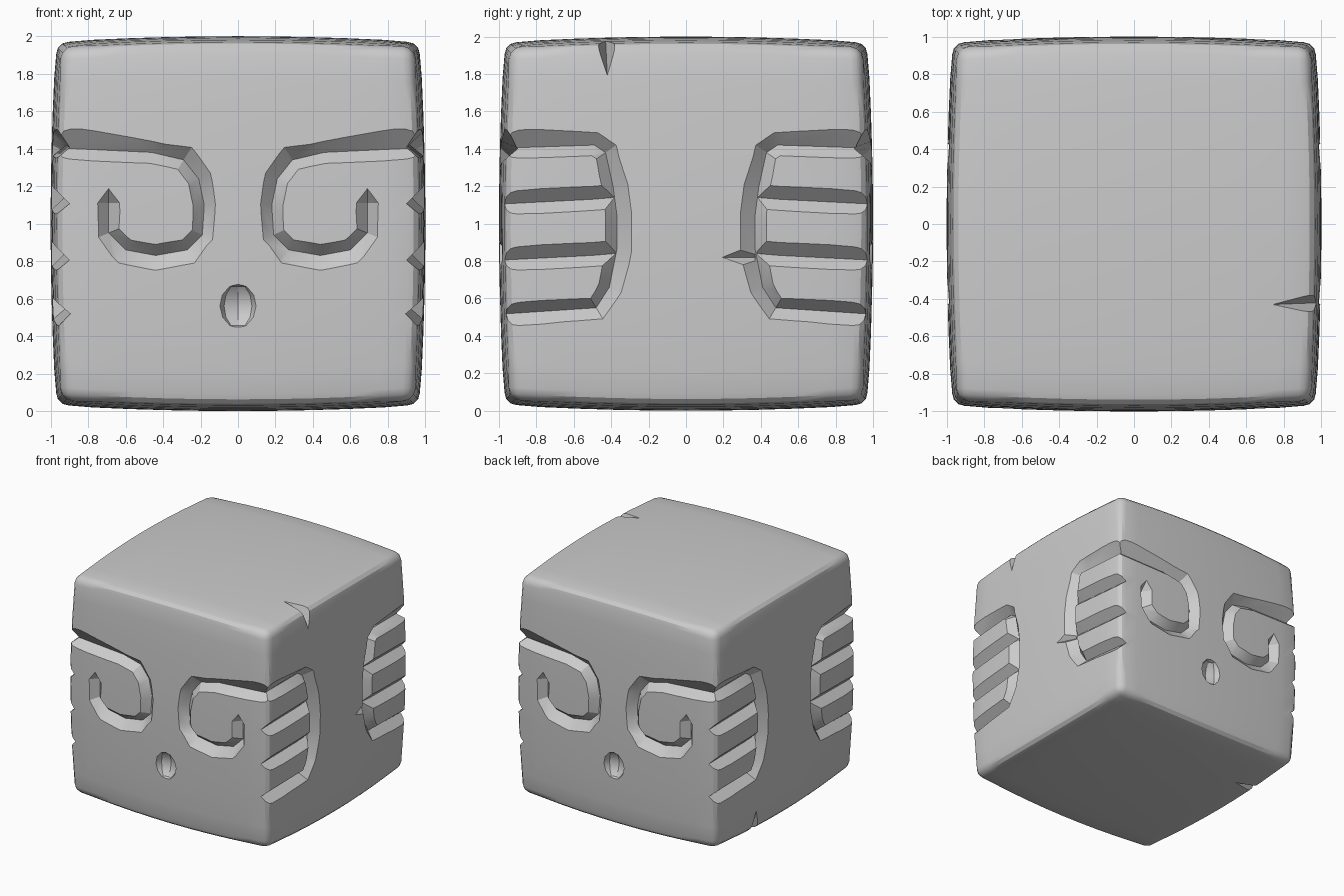
import bpy, bmesh
from math import pi
from mathutils import Matrix, Vector

if "Cube" in bpy.data.objects:
    bpy.data.objects.remove(bpy.data.objects["Cube"])

BULGE = 0.03       # how much each face swells towards its middle
DEPTH = 0.07       # groove depth
LIFT = 0.04        # how far cutters rise above the surface
INNER = 0.06       # width of the inner groove wall

stone = bpy.data.materials.new("grey_stone")
stone.use_nodes = True
GREY = (0.6, 0.6, 0.6, 1)
stone.diffuse_color = GREY
stone.node_tree.nodes["Principled BSDF"].inputs["Base Color"].default_value = GREY


def make_object(name, bm):
    bmesh.ops.recalc_face_normals(bm, faces=bm.faces)
    mesh = bpy.data.meshes.new(name)
    bm.to_mesh(mesh)
    bm.free()
    obj = bpy.data.objects.new(name, mesh)
    bpy.context.collection.objects.link(obj)
    mesh.materials.append(stone)
    return obj


def on_face(u, v, height, turn):
    """Point above the swollen front face, turned about the vertical axis."""
    y = -(1 - BULGE * (u * u + (v - 1) ** 2) + height)
    return Matrix.Rotation(turn, 3, 'Z') @ Vector((u, y, v))


def sweep_groove(bm, path, turn, side, pointed=False):
    """V-shaped cutter along (u, v, outer width) points; outer wall on the right."""
    pts = [Vector(p[:2]) for p in path]
    grow = (DEPTH + LIFT) / DEPTH
    rings = []
    for i, p in enumerate(pts):
        before = (p - pts[i - 1]).normalized() if i else None
        after = (pts[i + 1] - p).normalized() if i + 1 < len(pts) else None
        d = ((before or after) + (after or before)).normalized()
        right = Vector((d.y, -d.x))
        tip = pointed and after is None
        size = 0.25 if tip else 1
        a = p + right * path[i][2] * grow * size
        b = p - right * INNER * grow * size
        section = [(a, LIFT), (p, 0.01 if tip else -DEPTH), (b, LIFT)]
        rings.append([bm.verts.new(on_face(side * q.x, q.y, h, turn)) for q, h in section])
    for r, s in zip(rings, rings[1:]):
        for k in range(3):
            n = (k + 1) % 3
            bm.faces.new((r[k], r[n], s[n], s[k]))
    bm.faces.new(rings[0])
    bm.faces.new(rings[-1])


def wedge(bm, corners):
    v = [bm.verts.new(c) for c in corners]
    for skip in range(4):
        bm.faces.new([v[k] for k in range(4) if k != skip])


# Body: swollen cube with rounded edges
bm = bmesh.new()
bmesh.ops.create_cube(bm, size=2)
bmesh.ops.subdivide_edges(bm, edges=bm.edges[:], cuts=9, use_grid_fill=True)
rim = [e for e in bm.edges if e.calc_face_angle() > 1]
for v in bm.verts:
    x, y, z = v.co
    v.co = (x * (1 - BULGE * (y * y + z * z)),
            y * (1 - BULGE * (x * x + z * z)),
            z * (1 - BULGE * (x * x + y * y)) + 1)
bmesh.ops.bevel(bm, geom=rim, offset=0.065, segments=3, profile=0.5, affect='EDGES')
body = make_object("carved_block", bm)

# Spiral eyes on front and back
spiral = [(1.08, 1.41, .11), (.46, 1.38, .06), (.29, 1.34, .08), (.21, 1.24, .07),
          (.18, 1.10, .06), (.19, .94, .06), (.27, .86, .08), (.44, .83, .08),
          (.60, .86, .08), (.69, .95, .06), (.69, 1.11, .06), (.69, 1.2, .06)]
eyes = bmesh.new()
for turn in (0, pi):
    for side in (1, -1):
        sweep_groove(eyes, spiral, turn, side, pointed=True)

# Curved hand outlines and finger lines on both sides
outline = [(1.08, 1.40, .10), (.49, 1.42, .07), (.43, 1.38, .07), (.39, 1.2, .08),
           (.37, 1.05, .08), (.37, .86, .08), (.41, .66, .07), (.48, .55, .07),
           (1.08, .51, .08)]
hands, fingers = bmesh.new(), bmesh.new()
for turn in (pi / 2, -pi / 2):
    for side in (1, -1):
        sweep_groove(hands, outline, turn, side)
        for v in (1.10, .80):
            sweep_groove(fingers, [(1.08, v, .07), (.5, v + .03, .07), (.38, v + .04, .07)],
                         turn, side)

# Mouth dents on front and back
mouths = bmesh.new()
for turn in (0, pi):
    place = (Matrix.Rotation(turn, 4, 'Z') @ Matrix.Translation((0, -1.01, .56))
             @ Matrix.Diagonal((.105, .09, .12, 1)))
    bmesh.ops.create_uvsphere(mouths, u_segments=8, v_segments=6, radius=1, matrix=place)

# Chips on the top edge, the opposite bottom edge and beside one hand
chips = bmesh.new()
edge_chip = [(.73, -.43, 1.985), (.99, -.42, 1.78), (1.03, -.52, 2.03), (1.03, -.33, 2.03)]
wedge(chips, edge_chip)
wedge(chips, [(-x, -y, 2 - z) for x, y, z in edge_chip])
wedge(chips, [(1.0, .19, .82), (.91, .37, .82), (1.03, .37, .92), (1.03, .37, .73)])

# Carve every cutter out of the body
bpy.context.view_layer.objects.active = body
for name, cutter_bm in (("eye_cutter", eyes), ("hand_cutter", hands),
                        ("finger_cutter", fingers), ("mouth_cutter", mouths),
                        ("chip_cutter", chips)):
    cutter = make_object(name, cutter_bm)
    cutter.hide_render = True
    mod = body.modifiers.new(name, 'BOOLEAN')
    mod.operation = 'DIFFERENCE'
    mod.solver = 'EXACT'
    mod.object = cutter
    bpy.ops.object.modifier_apply(modifier=mod.name)
    bpy.data.objects.remove(cutter)

bpy.ops.object.select_all(action='DESELECT')
body.select_set(True)
bpy.ops.object.shade_smooth_by_angle(angle=0.5)
